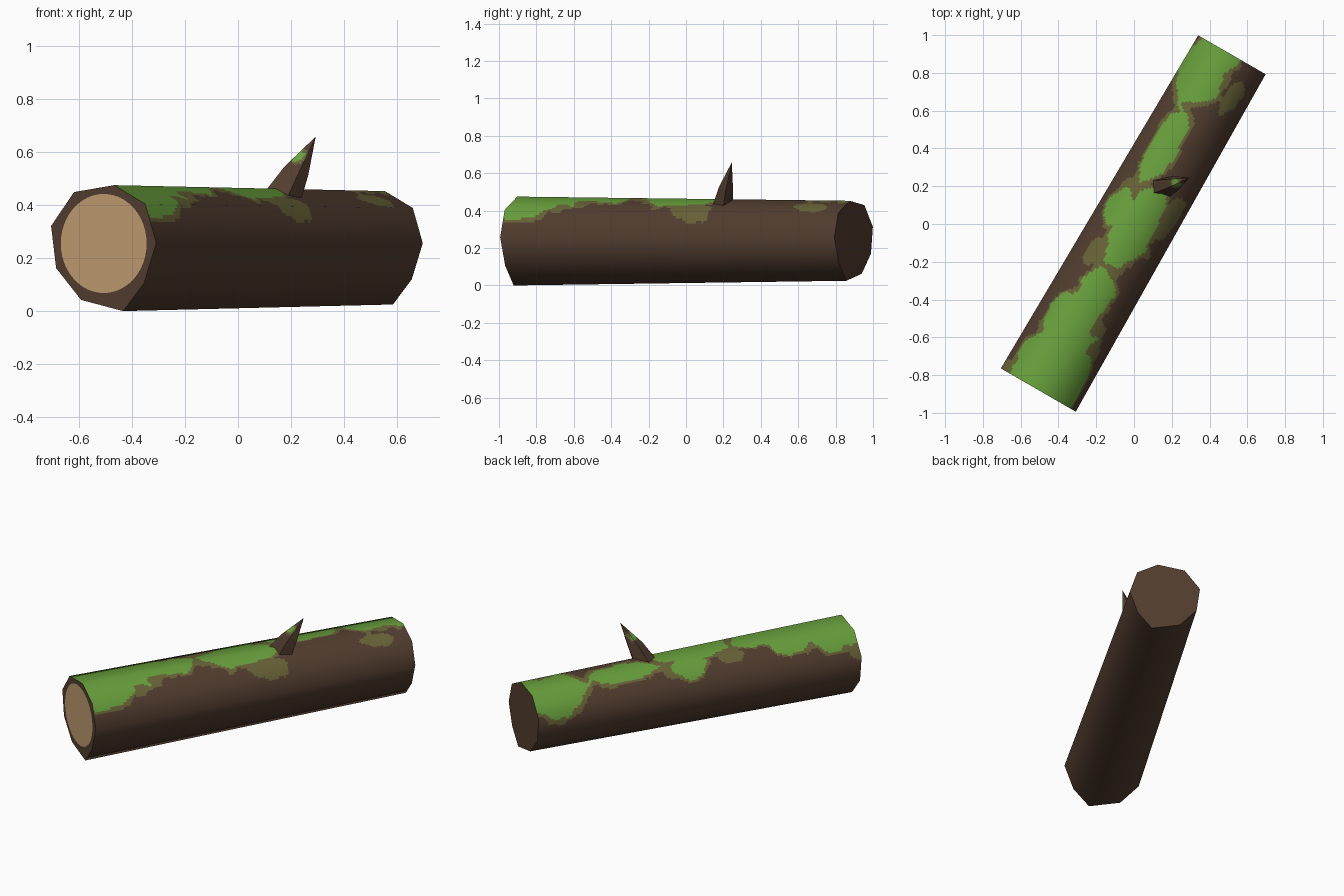
import bpy, bmesh, math
from mathutils import Vector, noise

if "Cube" in bpy.data.objects:
    bpy.data.objects.remove(bpy.data.objects["Cube"])


def material(name, srgb):
    m = bpy.data.materials.new(name)
    lin = [((c / 255 + 0.055) / 1.055) ** 2.4 for c in srgb]
    m.diffuse_color = (*lin, 1)
    m.use_nodes = True
    m.node_tree.nodes["Principled BSDF"].inputs["Base Color"].default_value = m.diffuse_color
    return m


BARK = material("bark brown", (82, 61, 47))
MOSS = material("moss green", (104, 160, 60))
OLIVE = material("moss edge olive", (104, 99, 55))
WOOD = material("cut wood tan", (192, 157, 113))

AXIS = Vector((0.5, 0.866, 0))       # along the log
SIDE = Vector((0.866, -0.5, 0))      # across the log
FRONT, BACK = Vector((-0.505, -0.88, 0)), Vector((0.52, 0.895, 0))
MID = 0.25
# irregular nine-sided cross-section (across, height)
PROFILE = [(-.131, .449), (.044, .475), (.179, .404), (.227, .257), (.174, .106),
           (.083, .0), (-.100, .042), (-.209, .162), (-.231, .321)]
# moss patches: along, around from top, half length, half width
PATCHES = [(.90, -.11, .20, .17), (.44, -.07, .22, .085), (-.02, .02, .25, .11),
           (.05, -.13, .12, .08), (-.51, .0, .23, .10), (-.90, .01, .27, .21),
           (-.62, -.10, .15, .07)]
OLIVES = [(.83, .12, .13, .06), (-.24, -.12, .10, .05), (.12, .17, .15, .07), (-.3, 0, .12, .09)]


def section(u, z, t):
    """Point of the tapered log at fraction t of its length."""
    s = 1 - 0.1 * t
    return FRONT.lerp(BACK, t) + SIDE * (u * s) + Vector((0, 0, MID + (z - MID) * s))


def new_object(name, bm, mats):
    bmesh.ops.recalc_face_normals(bm, faces=bm.faces)
    me = bpy.data.meshes.new(name)
    bm.to_mesh(me)
    bm.free()
    for m in mats:
        me.materials.append(m)
    ob = bpy.data.objects.new(name, me)
    bpy.context.collection.objects.link(ob)
    return ob


def field(spots, a, s):
    return max(1 - math.hypot((a - p[0]) / p[2], (s - p[1]) / p[3]) for p in spots)


def moss_index(c):
    """0 bark, 1 moss, 2 olive fringe, from position on the log."""
    a, u = c.dot(AXIS), c.dot(SIDE)
    s = 0.22 * math.atan2(u, c.z - 0.24)
    wobble = 0.32 * noise.noise(c * 8) + 0.16 * noise.noise(c * 19)
    f = field(PATCHES, a, s) + wobble
    if f > 0:
        return 1
    return 2 if f > -0.2 or field(OLIVES, a, s) + wobble > 0.1 else 0


# bark: fine grid on the nine flat sides, so moss can be picked per face
STEPS, SUB = 190, 11
bm = bmesh.new()
ring, ring_normals = [], []
for k, p in enumerate(PROFILE):
    q = PROFILE[(k + 1) % 9]
    n0 = (SIDE * p[0] + Vector((0, 0, p[1] - 0.24))).normalized()
    n1 = (SIDE * q[0] + Vector((0, 0, q[1] - 0.24))).normalized()
    for j in range(SUB):
        f = j / SUB
        ring.append((p[0] + (q[0] - p[0]) * f, p[1] + (q[1] - p[1]) * f))
        ring_normals.append(n0.lerp(n1, f).normalized())
N = len(ring)
rows = [[bm.verts.new(section(u, z, i / STEPS)) for u, z in ring] for i in range(STEPS + 1)]
for r0, r1 in zip(rows, rows[1:]):
    for j in range(N):
        k = (j + 1) % N
        face = bm.faces.new((r0[j], r0[k], r1[k], r1[j]))
        face.smooth = True
        face.material_index = moss_index(face.calc_center_median())
bark = new_object("log_bark", bm, [BARK, MOSS, OLIVE])
# smooth rounded shading across the flat sides; make sure faces point outward
me = bark.data
first = me.polygons[0]
if first.normal.dot(ring_normals[0]) < 0:
    me.flip_normals()
me.normals_split_custom_set_from_vertices(ring_normals * (STEPS + 1))


def end_cap(name, t, outline, mat, lift, facing):
    bm = bmesh.new()
    face = bm.faces.new([bm.verts.new(section(u, z, t) + facing * lift) for u, z in outline])
    face.normal_update()
    flip = face.normal.dot(facing) < 0
    ob_me = bpy.data.meshes.new(name)
    if flip:
        face.normal_flip()
    bm.to_mesh(ob_me)
    bm.free()
    ob_me.materials.append(mat)
    bpy.context.collection.objects.link(bpy.data.objects.new(name, ob_me))


# ends of the log and the pale cut disc on the front
end_cap("front_end", 0, PROFILE, BARK, 0, -AXIS)
end_cap("back_end", 1, PROFILE, BARK, 0, AXIS)
disc = [(0.187 * math.cos(a), 0.255 + 0.187 * math.sin(a))
        for a in (math.tau * i / 48 for i in range(48))]
end_cap("cut_wood_disc", 0, disc, WOOD, 0.003, -AXIS)

# broken branch stub: bent five-sided spike
bm = bmesh.new()
loops = []
for centre, rx, ry in (((.155, .195, .42), .075, .06), ((.215, .213, .53), .05, .04)):
    loops.append([bm.verts.new(Vector(centre) + Vector((rx * math.cos(a), ry * math.sin(a),
                                                        -0.35 * rx * math.cos(a))))
                  for a in (math.tau * i / 5 for i in range(5))])
tip = bm.verts.new((.293, .245, .658))
for i in range(5):
    j = (i + 1) % 5
    bm.faces.new((loops[0][i], loops[0][j], loops[1][j], loops[1][i]))
    bm.faces.new((loops[1][i], loops[1][j], tip))
bm.faces.new(loops[0][::-1])
bmesh.ops.subdivide_edges(bm, edges=bm.edges[:], cuts=9, use_grid_fill=True)
for f in bm.faces:
    c = f.calc_center_median()
    d = (c - Vector((.222, .218, .585))).length + 0.01 * noise.noise(c * 40)
    f.material_index = 1 if d < 0.028 else 2 if d < 0.04 else 0
stub = new_object("branch_stub", bm, [BARK, MOSS, OLIVE])
bpy.context.view_layer.objects.active = stub
stub.select_set(True)
bpy.ops.object.shade_smooth_by_angle(angle=math.radians(40))
